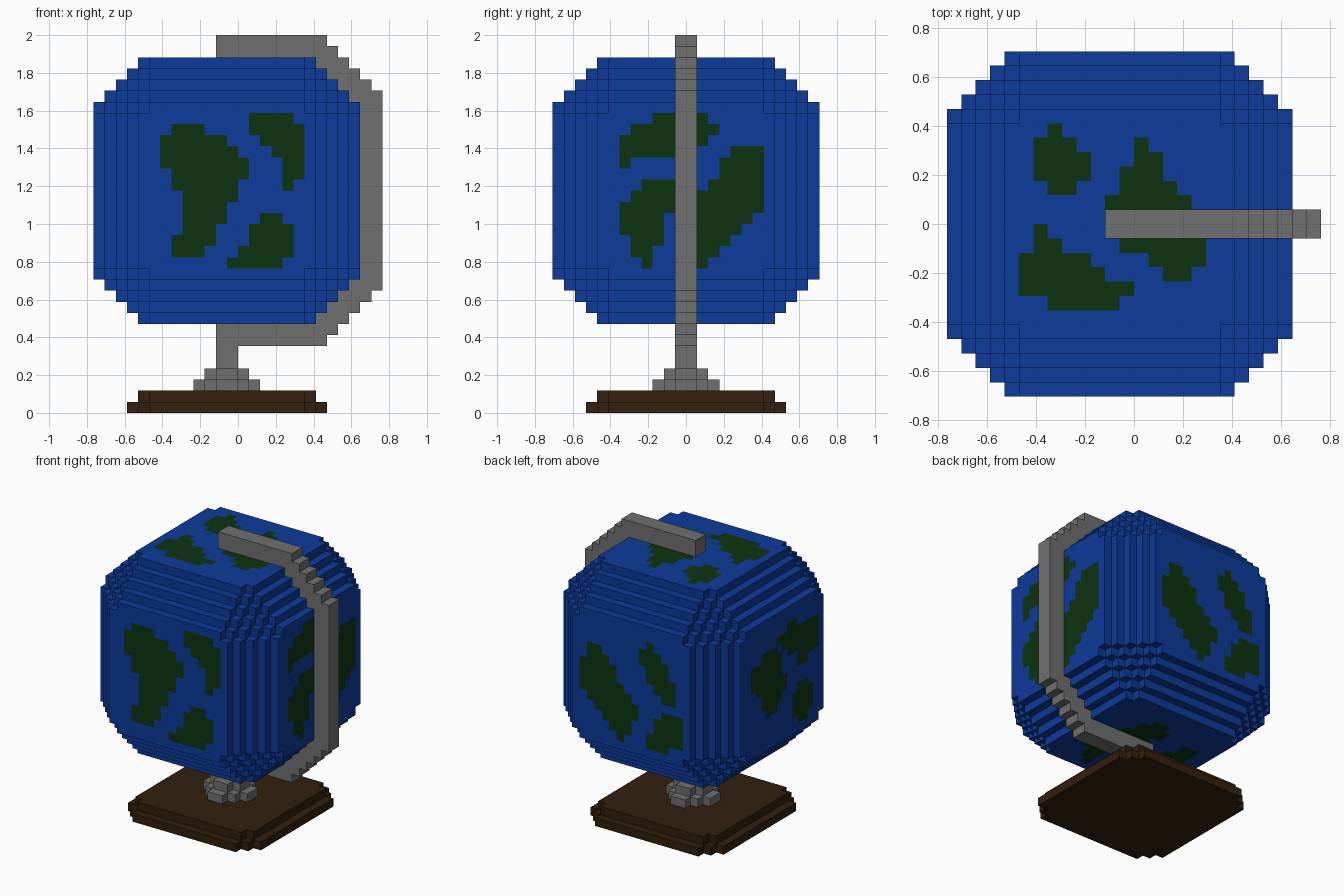
import bpy
import bmesh
from mathutils import Vector

UNIT = 1 / 17      # edge length of one block
MIDDLE = 20        # block height of the sphere centre

if "Cube" in bpy.data.objects:
    bpy.data.objects.remove(bpy.data.objects["Cube"])


def material(name, r, g, b):
    mat = bpy.data.materials.new(name)
    mat.use_nodes = True
    mat.diffuse_color = (r, g, b, 1)
    mat.node_tree.nodes["Principled BSDF"].inputs["Base Color"].default_value = (r, g, b, 1)
    return mat


ocean = material("ocean blue", 0.004, 0.043, 0.33)
land = material("land green", 0.004, 0.034, 0.005)
metal = material("grey metal", 0.16, 0.16, 0.16)
wood = material("dark wood", 0.032, 0.014, 0.004)

# Land per side: rows run downwards, each pair of letters is a run of columns
# (first letter included, last excluded, "i" being the centre line).
LAND = {
    "front": "ko,dg kp,ci lp,cj mp,ck np,dk np,dj no,ej,ei,ei ln,eh ko,dh ko,dg jo,in",
    "right": "fk,dl,ck,cj mp,cd lp,lp,ei kp,di jp,ci jp,cg jo,cg jn,dg jm,df jl,ef jk",
    "back": ",kl,jm,ce jn,cf kn,bg ko,bg lo,bh mo,bi,cj mp,dj lp,ei lp,fi kp,gh kn",
    "left": ",jl,hp,eh ip,ci jp,ci lp,ci ln,dj,ej,ei ln,fh ko,ko,ko,ln",
    "top": "de,cf jk,cg jl,cg il,df im,hn,hn,cd ho,ce io,bg ko,bh ln,bj,di",
    "bottom": ",,ik,hl,ce hl,ce im,cf im,bf jm,cf jn,cf jn,cf kn,cf km,ce km,de kl",
}
# Outward normal, direction of columns and upward direction of each side
SIDES = {
    "front": ((0, -1, 0), (1, 0, 0), (0, 0, 1)),
    "right": ((1, 0, 0), (0, 1, 0), (0, 0, 1)),
    "back": ((0, 1, 0), (-1, 0, 0), (0, 0, 1)),
    "left": ((-1, 0, 0), (0, -1, 0), (0, 0, 1)),
    "top": ((0, 0, 1), (1, 0, 0), (0, 1, 0)),
    "bottom": ((0, 0, -1), (1, 0, 0), (0, 1, 0)),
}


def is_land(side, column, row):
    rows = LAND[side].split(",")
    index = 6 - row
    if not 0 <= index < len(rows):
        return False
    letter = chr(ord("i") + column)
    return any(run[0] <= letter < run[1] for run in rows[index].split())


def reach(i):
    """Distance from the centre line to the outer side of block i."""
    return max(-i, i + 1)


def build(name, keep, xs, ys, zs, mats, painted=False):
    """Make the outer skin of all blocks in the ranges that satisfy keep."""
    cells = {(x, y, z) for x in range(*xs) for y in range(*ys)
             for z in range(*zs) if keep(x, y, z)}
    bm = bmesh.new()
    for cell in sorted(cells):
        centre = Vector(cell) + Vector((0.5, 0.5, 0.5))
        for side, (normal, across, up) in SIDES.items():
            if tuple(c + n for c, n in zip(cell, normal)) in cells:
                continue
            n, u = Vector(normal), Vector(across)
            v = n.cross(u)
            mid = centre + n / 2
            ring = [mid + (u * a + v * b) / 2
                    for a, b in ((-1, -1), (1, -1), (1, 1), (-1, 1))]
            face = bm.faces.new(
                [bm.verts.new(((p.x - 1) * UNIT, p.y * UNIT, p.z * UNIT)) for p in ring])
            # Only the outermost flat panels carry land
            local = mid - Vector((0, 0, MIDDLE))
            if painted and local.dot(n) > 11.9:
                column = int(local.dot(u) // 1)
                row = int(local.dot(Vector(up)) // 1)
                face.material_index = int(is_land(side, column, row))
    bmesh.ops.remove_doubles(bm, verts=bm.verts, dist=UNIT / 100)
    mesh = bpy.data.meshes.new(name)
    bm.to_mesh(mesh)
    bm.free()
    for mat in mats:
        mesh.materials.append(mat)
    obj = bpy.data.objects.new(name, mesh)
    bpy.context.collection.objects.link(obj)
    return obj


def slab(name, half, limit, z, height, mat):
    """Flat block plate with stepped corners."""
    def keep(x, y, _):
        return reach(x) + reach(y) <= limit
    build(name, keep, (-half, half), (-half, half), (z, z + height), [mat])


# Rounded cube with stepped edges and corners
def in_sphere(x, y, z):
    a, b, c = reach(x), reach(y), reach(z - MIDDLE)
    return max(a + b, b + c, a + c) <= 20 and a + b + c <= 27


build("globe", in_sphere, (-12, 12), (-12, 12), (8, 32), [ocean, land], painted=True)


# Bracket that hugs one side of the globe
def in_arm(x, y, z):
    a, c = x + 1, reach(z - MIDDLE)
    outside = a > 12 or c > 12 or a + c > 20
    return outside and a + c <= 23


build("support_arm", in_arm, (-1, 14), (-1, 1), (6, 34), [metal])

# Stand
slab("stand_post", 1, 2, 4, 2, metal)
slab("upper_collar", 2, 3, 3, 1, metal)
slab("lower_collar", 3, 4, 2, 1, metal)
slab("base_top", 8, 15, 1, 1, wood)
slab("base_bottom", 9, 16, 0, 1, wood)
